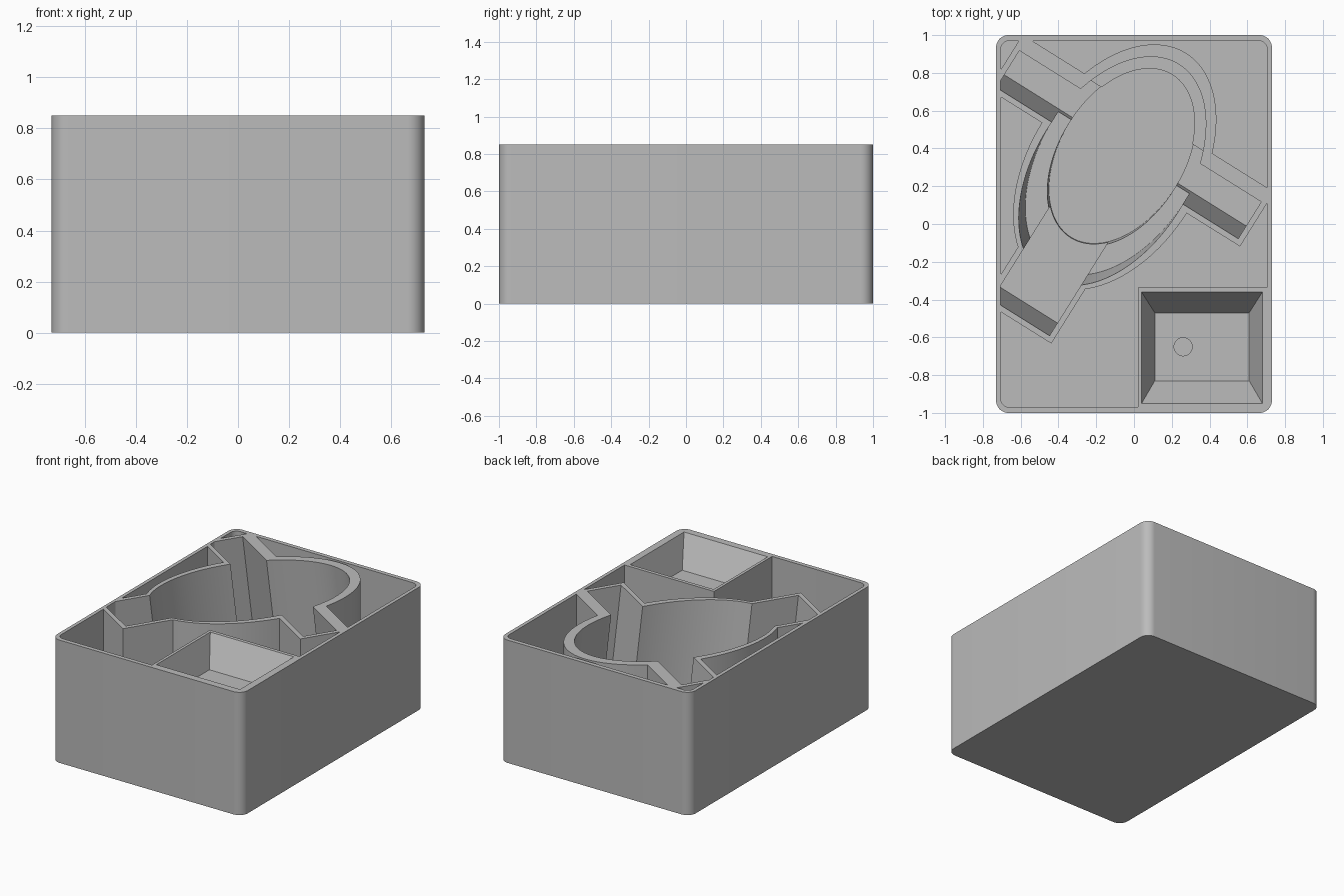
import bpy, bmesh
from math import sin, cos, pi, radians
from mathutils import Vector

if "Cube" in bpy.data.objects:
    bpy.data.objects.remove(bpy.data.objects["Cube"], do_unlink=True)

HEIGHT, LEAN = 0.85, 0.11
CENTRE = Vector((-0.115, 0.28))
U = Vector((cos(radians(32)), -sin(radians(32))))
V = Vector((-U.y, U.x))

grey = bpy.data.materials.new("matte grey")
grey.use_nodes = True
grey.diffuse_color = (0.5, 0.5, 0.5, 1)
grey.node_tree.nodes["Principled BSDF"].inputs["Base Color"].default_value = (0.5, 0.5, 0.5, 1)


def loft(name, lower, upper):
    """Closed solid between two matching outlines."""
    bm = bmesh.new()
    low = [bm.verts.new(p) for p in lower]
    top = [bm.verts.new(p) for p in upper]
    bm.faces.new(low[::-1])
    bm.faces.new(top)
    n = len(low)
    for i in range(n):
        j = (i + 1) % n
        bm.faces.new((low[i], low[j], top[j], top[i]))
    bmesh.ops.recalc_face_normals(bm, faces=bm.faces)
    mesh = bpy.data.meshes.new(name)
    bm.to_mesh(mesh)
    bm.free()
    mesh.materials.append(grey)
    ob = bpy.data.objects.new(name, mesh)
    bpy.context.collection.objects.link(ob)
    return ob


def prism(name, outline, z0, z1, lean=0):
    """Upright or leaning extrusion; the outline is true at the rim."""
    def ring(z):
        s = V * lean * (HEIGHT - z)
        return [(p[0] + s.x, p[1] + s.y, z) for p in outline]
    return loft(name, ring(z0), ring(z1))


def rect(x0, x1, y0, y1):
    return [(x0, y0), (x1, y0), (x1, y1), (x0, y1)]


def rounded(hx, hy, r, steps=10):
    pts = []
    for k, (sx, sy) in enumerate([(1, 1), (-1, 1), (-1, -1), (1, -1)]):
        for i in range(steps + 1):
            a = (k + i / steps) * pi / 2
            pts.append((sx * (hx - r) + r * cos(a), sy * (hy - r) + r * sin(a)))
    return pts


def ellipse(b, a, v=0, n=96):
    return [(b * cos(2 * pi * i / n), v + a * sin(2 * pi * i / n)) for i in range(n)]


def turned(outline):
    return [CENTRE + U * p[0] + V * p[1] for p in outline]


def boolean(target, cutter, operation="DIFFERENCE"):
    """Apply the boolean and remove the cutter."""
    mod = target.modifiers.new("cut", "BOOLEAN")
    mod.operation, mod.solver, mod.object = operation, "EXACT", cutter
    bpy.context.view_layer.update()
    graph = bpy.context.evaluated_depsgraph_get()
    mesh = bpy.data.meshes.new_from_object(target.evaluated_get(graph))
    target.modifiers.clear()
    target.data = mesh
    bpy.data.objects.remove(cutter, do_unlink=True)


# Outer box
body = prism("storage_box", rounded(0.73, 1.0, 0.065), 0, HEIGHT)

# Hollow space, leaving the pocket walls and the tray block standing
hollow = prism("hollow", rounded(0.705, 0.97, 0.045), 0.03, 1.0)
islands = [
    turned(ellipse(0.452, 0.712, 0.025)),
    turned(rect(-0.785, 0.785, 0.02, 0.36)),
    turned(rect(-0.21, 0.21, -0.945, 0)),
    rect(0.02, 0.9, -1.2, -0.335),
]
for outline in islands:
    boolean(hollow, prism("island", outline, -0.1, 1.2))
boolean(body, hollow)

# Leaning oval pocket with a ledge, side arms, a lower arm and a sunken floor
pockets = [
    (ellipse(0.41, 0.666), 0.25),
    (rect(-0.755, 0.755, 0.05, 0.28), 0.13),
    (rect(-0.18, 0.18, -0.915, 0), 0.13),
    (ellipse(0.328, 0.515, 0.02), 0.10),
]
for outline, floor in pockets:
    pocket = prism("pocket", turned(outline), floor, 1.0, LEAN)
    boolean(pocket, prism("limit", rounded(0.708, 0.972, 0.045), 0.02, 1.3), "INTERSECT")
    boolean(body, pocket)

# Tapered tray with a small round recess
k = 0.01 / 0.2
rim = rect(0.04 - 0.07 * k, 0.68 + 0.07 * k, -0.95 - 0.12 * k, -0.36 + 0.11 * k)
base = rect(0.11, 0.61, -0.83, -0.47)
z = HEIGHT - 0.2
boolean(body, loft("tray", [(*p, z) for p in base], [(*p, HEIGHT + 0.01) for p in rim]))
hole = [(0.26 + x, -0.65 + y) for x, y in ellipse(0.048, 0.048, 0, 32)]
boolean(body, prism("recess", hole, z - 0.04, z + 0.05))

# Smooth curved walls, crisp rims
bpy.ops.object.select_all(action="DESELECT")
body.select_set(True)
bpy.context.view_layer.objects.active = body
bpy.ops.object.shade_smooth_by_angle(angle=radians(30))
